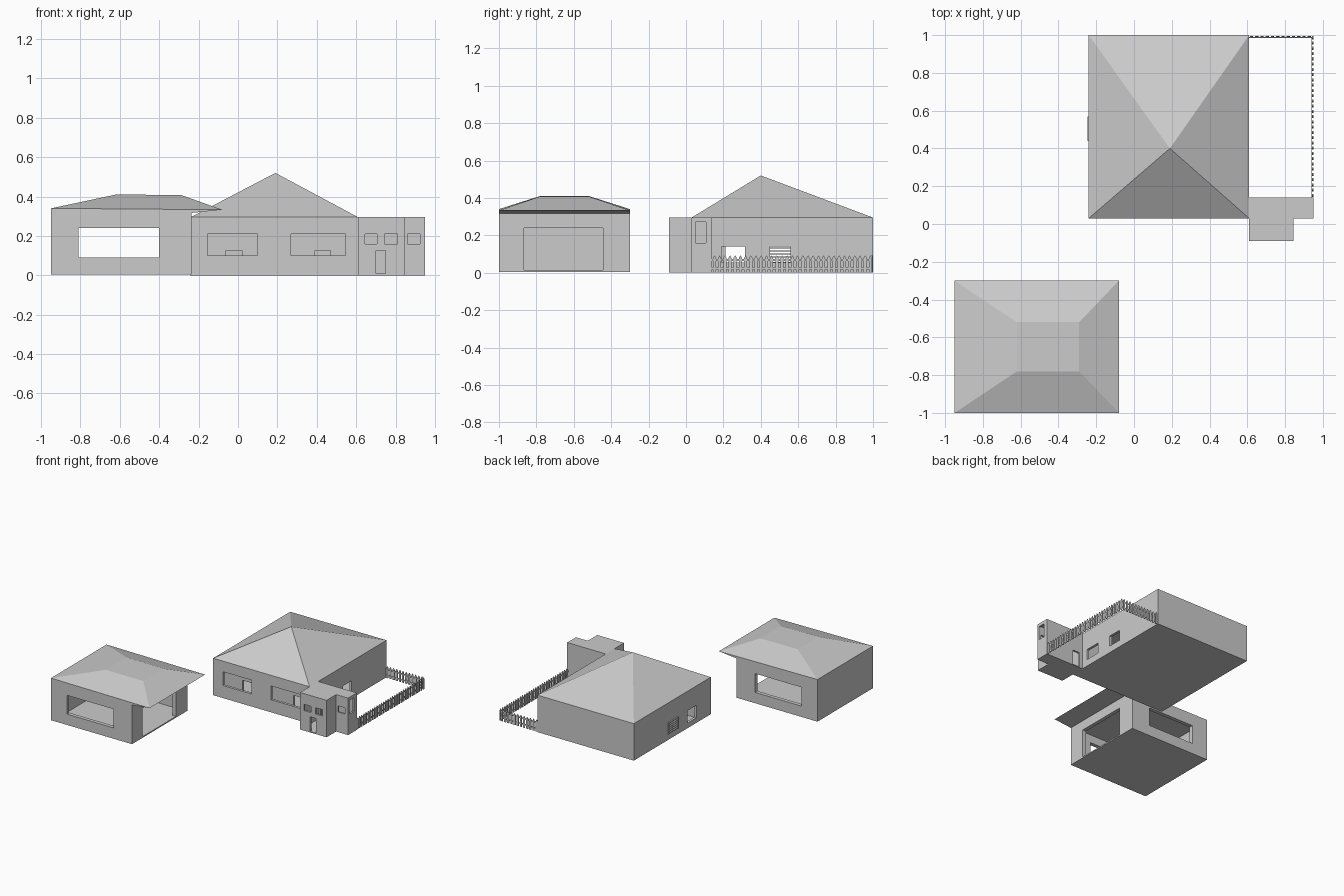
import bpy, bmesh

if "Cube" in bpy.data.objects:
    bpy.data.objects.remove(bpy.data.objects["Cube"])


def mesh_object(name, bm):
    bmesh.ops.recalc_face_normals(bm, faces=bm.faces[:])
    me = bpy.data.meshes.new(name)
    bm.to_mesh(me)
    bm.free()
    ob = bpy.data.objects.new(name, me)
    bpy.context.collection.objects.link(ob)
    return ob


def add_box(bm, x0, x1, y0, y1, z0, z1):
    vs = bmesh.ops.create_cube(bm, size=1)["verts"]
    for v in vs:
        v.co = (x1 if v.co.x > 0 else x0, y1 if v.co.y > 0 else y0, z1 if v.co.z > 0 else z0)


def box(name, *dims):
    bm = bmesh.new()
    add_box(bm, *dims)
    return mesh_object(name, bm)


def prism(name, pts, z0, z1):
    bm = bmesh.new()
    f = bm.faces.new([bm.verts.new((x, y, z0)) for x, y in pts])
    top = bmesh.ops.extrude_face_region(bm, geom=[f])["geom"]
    for v in top:
        if isinstance(v, bmesh.types.BMVert):
            v.co.z = z1
    return mesh_object(name, bm)


def cut(ob, cutters):
    """Subtract the cutters one by one, then remove them."""
    for c in cutters:
        m = ob.modifiers.new("opening", "BOOLEAN")
        m.operation, m.solver, m.object = "DIFFERENCE", "EXACT", c
    bpy.context.view_layer.update()
    me = bpy.data.meshes.new_from_object(ob.evaluated_get(bpy.context.evaluated_depsgraph_get()))
    ob.modifiers.clear()
    ob.data = me
    for c in cutters:
        bpy.data.objects.remove(c)


def holes(dims):
    return [box("cutter", *d) for d in dims]


def loft(name, rings):
    """Closed skin through a list of four-point rings."""
    bm = bmesh.new()
    loops = [[bm.verts.new(p) for p in r] for r in rings]
    for a, b in zip(loops, loops[1:]):
        for i in range(4):
            j = (i + 1) % 4
            bm.faces.new((a[i], a[j], b[j], b[i]))
    bm.faces.new(loops[0])
    bm.faces.new(loops[-1])
    return mesh_object(name, bm)


def ring(x0, x1, y0, y1, z0, z1):
    return [(x0, y0, z0), (x1, y0, z1), (x1, y1, z1), (x0, y1, z0)]


# Garage: hollow walls, front and back windows, wide side entrance
garage = box("garage_walls", -0.95, -0.235, -1, -0.3, 0.004, 0.317)
cut(garage, holes([
    (-0.92, -0.265, -0.97, -0.33, 0.014, 0.305),
    (-0.81, -0.40, -1.1, -0.2, 0.09, 0.24),
    (-0.30, -0.20, -0.865, -0.445, 0.014, 0.24)]))

# Garage hip roof with a canopy over the entrance
loft("garage_roof", [
    ring(-0.95, -0.235, -1, -0.3, 0.317, 0.317),
    ring(-0.95, -0.08, -1, -0.3, 0.34, 0.333),
    ring(-0.62, -0.29, -0.78, -0.52, 0.41, 0.408)])

# House walls with windows; side windows line up left and right
house = box("house_walls", -0.24, 0.61, 0.03, 1, 0, 0.295)
cut(house, holes([
    (-0.22, 0.59, 0.05, 0.98, 0.01, 0.28),
    (-0.155, 0.10, 0, 0.06, 0.10, 0.21),
    (0.27, 0.545, 0, 0.06, 0.10, 0.21),
    (-0.3, -0.21, 0.21, 0.325, 0.04, 0.14),
    (-0.3, -0.21, 0.45, 0.56, 0.05, 0.14),
    (0.58, 0.605 + 0.02, 0.19, 0.315, 0.055, 0.14),
    (0.58, 0.605 + 0.02, 0.45, 0.56, 0.055, 0.14)]))

# Inner wall behind the front windows, with two doorways
inner = box("inner_wall", -0.22, 0.59, 0.14, 0.16, 0.01, 0.28)
cut(inner, holes([(x, x + 0.08, 0.1, 0.2, 0.0, 0.125) for x in (-0.06, 0.39)]))

# House roof, apex off centre
bm = bmesh.new()
base = [bm.verts.new(p) for p in ring(-0.24, 0.61, 0.03, 1, 0.295, 0.295)]
apex = bm.verts.new((0.19, 0.40, 0.52))
bm.faces.new(base)
for i in range(4):
    bm.faces.new((base[i], base[(i + 1) % 4], apex))
mesh_object("house_roof", bm)

# Louvre over the left window
bm = bmesh.new()
for i in range(6):
    z = 0.05 + i * 0.016
    add_box(bm, -0.246, -0.226, 0.44, 0.57, z, z + 0.006)
for y in (0.44, 0.562):
    add_box(bm, -0.246, -0.236, y, y + 0.008, 0.045, 0.14)
mesh_object("window_louvre", bm)

# Stepped annex with a front door, back door and small windows
annex = prism("annex_walls", [(0.61, -0.09), (0.845, -0.09), (0.845, 0.03), (0.95, 0.03),
                              (0.95, 0.14), (0.61, 0.14)], 0, 0.295)
room = prism("cutter", [(0.625, -0.075), (0.83, -0.075), (0.83, 0.045), (0.935, 0.045),
                        (0.935, 0.125), (0.625, 0.125)], 0.008, 0.28)
cut(annex, [room] + holes([
    (0.645, 0.705, -0.15, -0.06, 0.16, 0.21),
    (0.745, 0.81, -0.15, -0.06, 0.16, 0.21),
    (0.86, 0.925, 0.0, 0.06, 0.16, 0.21),
    (0.70, 0.75, -0.15, -0.06, 0.008, 0.125),
    (0.64, 0.70, 0.11, 0.2, 0.008, 0.125),
    (0.92, 1.0, 0.05, 0.108, 0.16, 0.27)]))


# Picket fence: pointed pickets on two rails
def picket(bm, x, y, along_y):
    w, t = 0.008, 0.003
    outline = [(-w, 0), (w, 0), (w, 0.08), (0, 0.093), (-w, 0.08)]
    sides = []
    for s in (-t, t):
        sides.append([bm.verts.new((x + s, y + a, z) if along_y else (x + a, y + s, z))
                      for a, z in outline])
        bm.faces.new(sides[-1])
    for i in range(5):
        j = (i + 1) % 5
        bm.faces.new((sides[0][i], sides[0][j], sides[1][j], sides[1][i]))


bm = bmesh.new()
for i in range(31):
    picket(bm, 0.946, 0.152 + i * 0.0278, True)
for i in range(12):
    picket(bm, 0.622 + i * 0.0278, 0.993, False)
for z in (0.018, 0.064):
    add_box(bm, 0.939, 0.943, 0.14, 0.99, z, z + 0.01)
    add_box(bm, 0.61, 0.943, 0.986, 0.99, z, z + 0.01)
mesh_object("picket_fence", bm)
